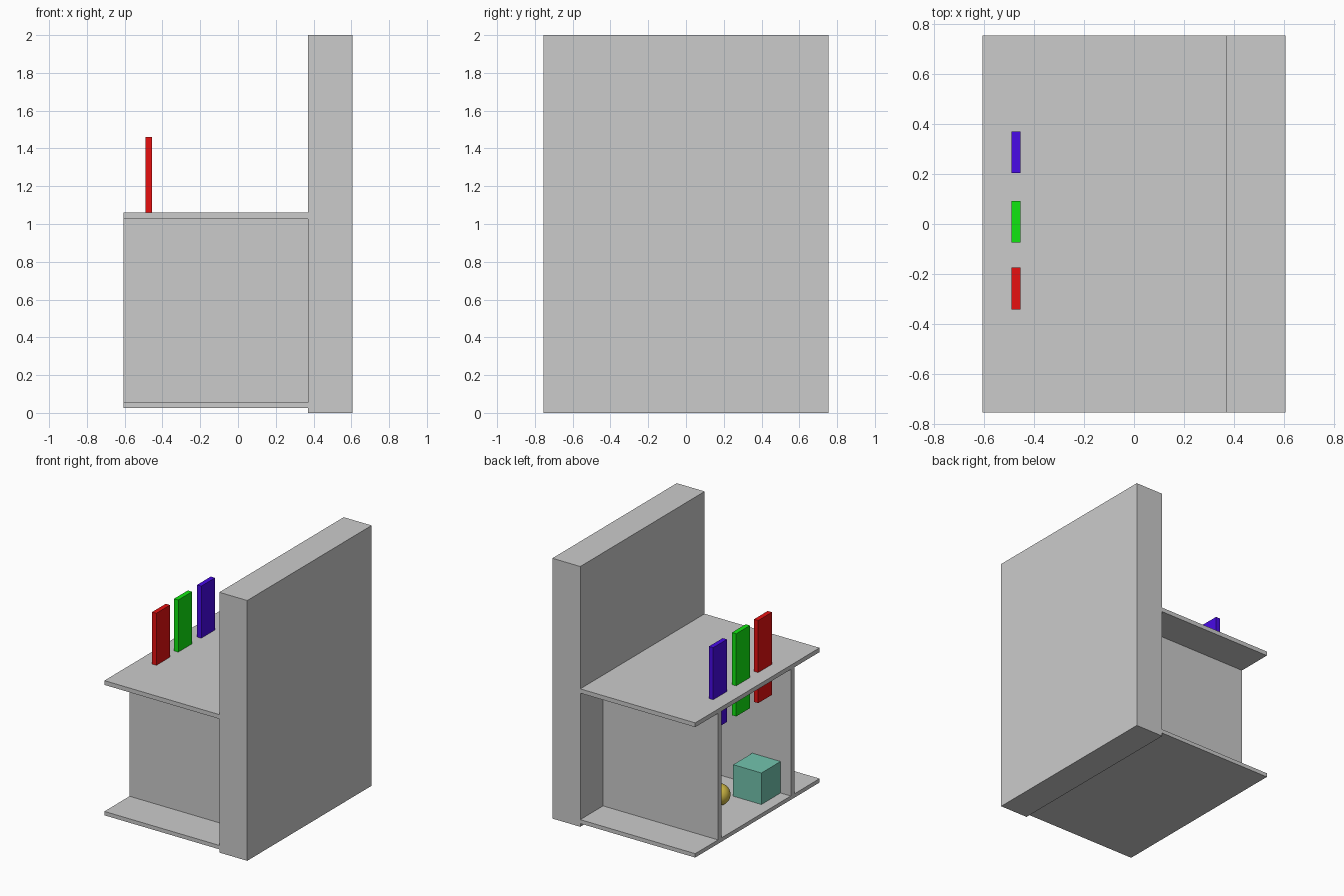
import bpy

if "Cube" in bpy.data.objects:
    bpy.data.objects.remove(bpy.data.objects["Cube"])


def paint(obj, rgb):
    mat = bpy.data.materials.new(obj.name + "_colour")
    mat.diffuse_color = (*rgb, 1.0)
    mat.use_nodes = True
    mat.node_tree.nodes["Principled BSDF"].inputs["Base Color"].default_value = mat.diffuse_color
    obj.data.materials.append(mat)


def box(name, x, y, z, rgb=None):
    """Box from (min, max) pairs on each axis."""
    centre = [(a + b) / 2 for a, b in (x, y, z)]
    bpy.ops.mesh.primitive_cube_add(size=1, location=centre)
    obj = bpy.context.object
    obj.name = name
    obj.scale = [b - a for a, b in (x, y, z)]
    bpy.ops.object.transform_apply(location=False, rotation=False, scale=True)
    if rgb:
        paint(obj, rgb)
    return obj


WIDTH = (-0.755, 0.755)
DEPTH = (-0.607, 0.37)

# Tall rear wall
box("rear_wall", (0.37, 0.607), WIDTH, (0.0, 2.0))

# Table top and floor plate
box("table_top", DEPTH, WIDTH, (1.027, 1.06))
box("floor_plate", DEPTH, WIDTH, (0.025, 0.055))

# Two side panels carrying the table top
box("side_panel_right", DEPTH, (-0.45, -0.405), (0.055, 1.027))
box("side_panel_left", DEPTH, (0.433, 0.478), (0.055, 1.027))

# Three coloured slats passing through the table top
slats = [("red_slat", -0.342, (0.8, 0.005, 0.005)),
         ("green_slat", -0.075, (0.005, 0.8, 0.005)),
         ("blue_slat", 0.204, (0.065, 0.003, 0.8))]
for name, y0, rgb in slats:
    box(name, (-0.491, -0.455), (y0, y0 + 0.167), (0.825, 1.46), rgb)

# Cube and ball stored in the compartment
box("stored_cube", (-0.52, -0.28), (-0.415, -0.173), (0.055, 0.297), (0.17, 0.55, 0.42))
bpy.ops.mesh.primitive_uv_sphere_add(segments=32, ring_count=16, radius=0.078,
                                     location=(-0.28, -0.005, 0.133))
ball = bpy.context.object
ball.name = "stored_ball"
bpy.ops.object.shade_smooth()
paint(ball, (0.65, 0.5, 0.06))
